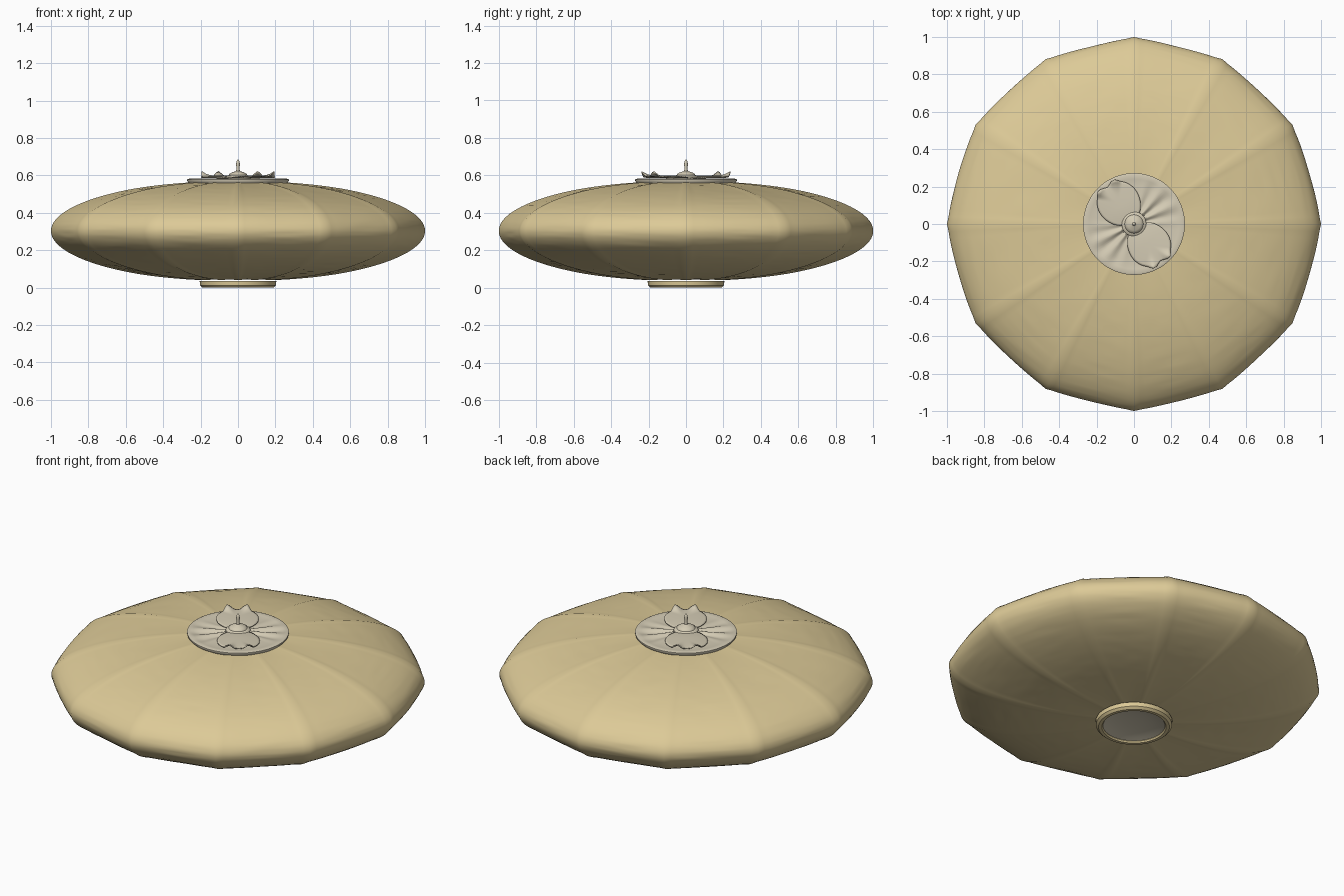
import bpy, bmesh, math
from mathutils import Vector, noise

if "Cube" in bpy.data.objects:
    bpy.data.objects.remove(bpy.data.objects["Cube"])

def material(name, col):
    m = bpy.data.materials.new(name)
    m.diffuse_color = (*col, 1)
    m.use_nodes = True
    m.node_tree.nodes["Principled BSDF"].inputs["Base Color"].default_value = m.diffuse_color
    return m

FABRIC = material("tan_fabric", (0.72, 0.59, 0.31))
PALE = material("pale_cream", (0.66, 0.60, 0.46))

def make(name, verts, faces, mat, angle=40):
    me = bpy.data.meshes.new(name)
    me.from_pydata(verts, [], faces)
    bm = bmesh.new()
    bm.from_mesh(me)
    bmesh.ops.remove_doubles(bm, verts=bm.verts, dist=1e-5)
    bmesh.ops.recalc_face_normals(bm, faces=bm.faces)
    bm.to_mesh(me)
    bm.free()
    ob = bpy.data.objects.new(name, me)
    bpy.context.collection.objects.link(ob)
    me.materials.append(mat)
    bpy.ops.object.select_all(action='DESELECT')
    ob.select_set(True)
    bpy.context.view_layer.objects.active = ob
    bpy.ops.object.shade_smooth_by_angle(angle=math.radians(angle))
    return ob

def loft(rings):
    """Quads between successive closed rings."""
    n = len(rings[0])
    verts = [p for r in rings for p in r]
    faces = [(i*n + j, i*n + (j+1) % n, (i+1)*n + (j+1) % n, (i+1)*n + j)
             for i in range(len(rings)-1) for j in range(n)]
    return verts, faces

def lathe(name, profile, mat, n=48, zfun=None, angle=40):
    rings = []
    for r, z in profile:
        rings.append([(r*math.cos(a), r*math.sin(a), z + (zfun(r, a) if zfun else 0))
                      for a in (2*math.pi*j/n for j in range(n))])
    v, f = loft(rings)
    return make(name, v, f, mat, angle)

# Fabric shell: twelve panels stretched between ribs
quarter = [0, 32.2, 61.8]
ribs = ([a for a in quarter] + [90] + [180 - a for a in quarter[:0:-1]])
ribs = ribs + [a + 180 for a in ribs]
SUB, ROWS = 14, 72
cols = []
for k in range(12):
    a0, a1 = ribs[k], (ribs[k+1] if k < 11 else 360)
    for s in range(SUB):
        t = s/SUB
        cols.append((math.radians(a0 + (a1-a0)*t), t))
shell = []
t0, t1 = math.acos(0.25), -math.acos(0.19)
for i in range(ROWS+1):
    p = t0 + (t1-t0)*i/ROWS
    r0, z0 = math.cos(p), math.sin(p)
    ring = []
    for a, t in cols:
        sag = math.sin(math.pi*t)
        d = min(t, 1-t)
        ridge = max(0, 1 - d*14)
        fade = min(1, i/10, (ROWS-i)/10)
        # fine wrinkles running around the panels
        w = noise.noise(Vector((math.cos(a)*5, math.sin(a)*5, p*22)))*0.0022*sag*fade
        r = r0*(0.997 - 0.021*sag*min(1, r0*1.3)) + w*r0
        z = 0.303 + 0.268*z0*(1 - 0.012*sag) + w*z0
        r += 0.003*ridge*r0
        z += 0.004*ridge*z0*fade
        ring.append((r*math.cos(a), r*math.sin(a), z))
    shell.append(ring)
v, f = loft(shell)
make("fabric_shell", v, f, FABRIC, 50)

# Bottom opening: collar ring and shallow hollow disc
lathe("bottom_collar", [(0.172, 0.036), (0.205, 0.036), (0.203, 0.012), (0.19, 0.0),
                        (0.172, 0.0), (0.166, 0.008), (0.172, 0.036)], FABRIC, 64)
lathe("bottom_disc", [(0.17, 0.010), (0.14, 0.018), (0.10, 0.025), (0.05, 0.029), (0, 0.030)], PALE, 64)

# Top plate with radial folds between the two leaves
def folds(r, a):
    if r > 0.262 or r < 0.05:
        return 0
    mask = max(0, math.cos(2*(a - math.radians(38))))
    return 0.007*mask*math.cos(a*14)*min(1, (0.262-r)/0.06)

lathe("top_plate", [(0, 0.55), (0.262, 0.558), (0.272, 0.570), (0.272, 0.578), (0.262, 0.582),
                    (0.24, 0.578), (0.20, 0.577), (0.14, 0.578), (0.09, 0.580), (0.05, 0.584),
                    (0, 0.586)], PALE, 120, folds)

# Two rounded leaves with a pair of upturned points at each tip
def leaf(name, axis_deg):
    ax = math.radians(axis_deg)
    c, n, m = 0.132, 72, 10
    rings = []
    for i in range(m+1):
        s = i/m
        ring = []
        for j in range(n):
            b = 2*math.pi*j/n
            bd = (b + math.pi) % (2*math.pi) - math.pi
            cusp = max(0, 1 - abs(abs(bd) - 0.42)/0.26)
            notch = max(0, 1 - abs(bd)/0.25)
            rad = s*(0.122 + (0.012*cusp - 0.012*notch)*s**3)
            x = c + rad*math.cos(b)
            y = rad*math.sin(b)*(0.93 + 0.07*math.cos(b))
            tip = max(0, x - 0.12)/0.14
            z = 0.588 + 0.008*(1-s*s) + 0.008*tip*tip + 0.026*cusp*s**5
            ring.append((x*math.cos(ax) - y*math.sin(ax),
                         x*math.sin(ax) + y*math.cos(ax), z))
        rings.append(ring)
    v, f = loft(rings)
    ob = make(name, v, f, PALE, 50)
    sol = ob.modifiers.new("thickness", 'SOLIDIFY')
    sol.thickness = 0.006
    sol.offset = 0

leaf("leaf_back", 126)
leaf("leaf_front", 306)

# Central finial: stepped dome with a thin spike
lathe("finial", [(0.066, 0.580), (0.066, 0.592), (0.058, 0.599), (0.050, 0.601), (0.046, 0.608),
                 (0.034, 0.615), (0.018, 0.620), (0.010, 0.624), (0.008, 0.640), (0.010, 0.655),
                 (0.009, 0.672), (0.005, 0.682), (0, 0.685)], PALE, 32)
